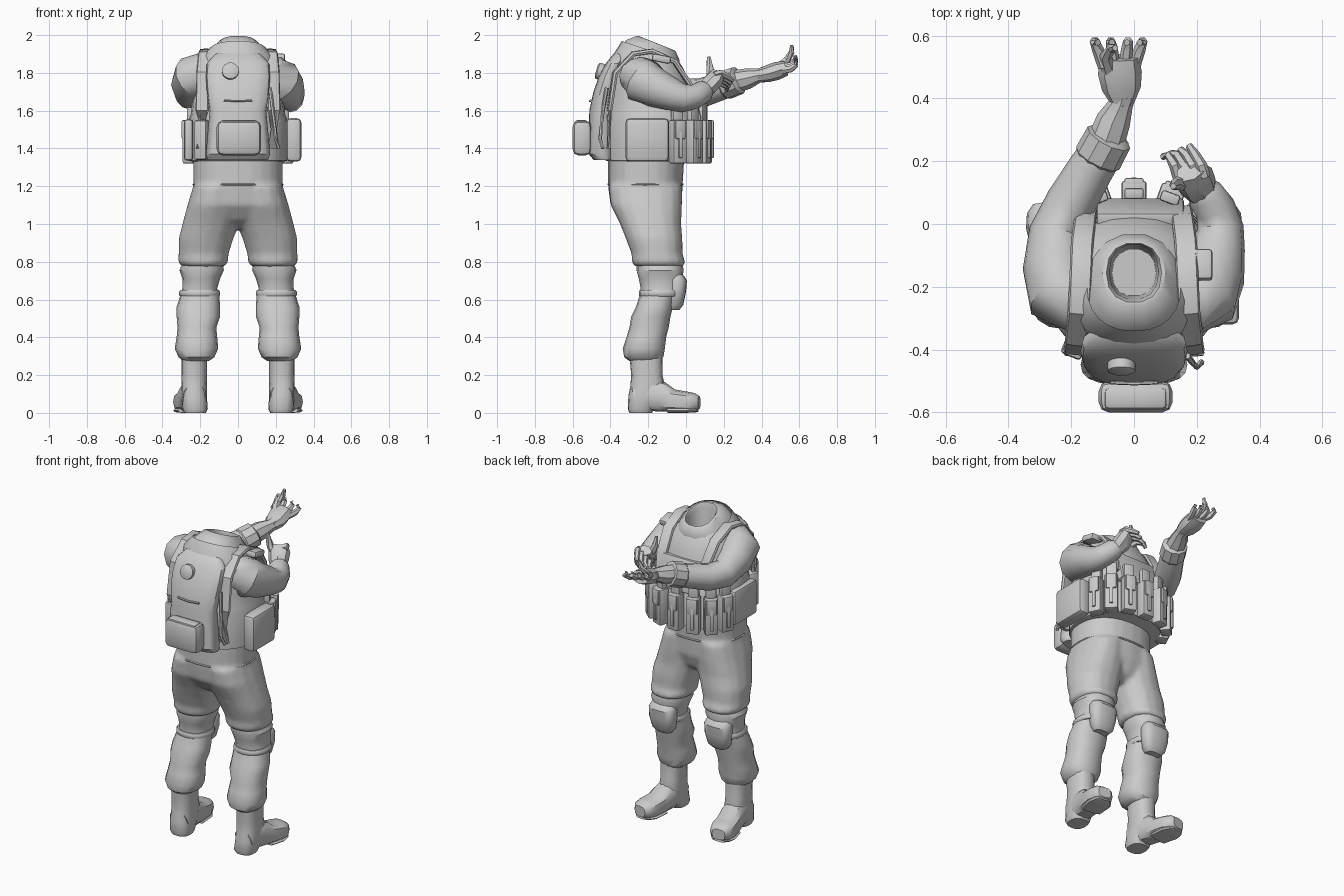
import bpy, bmesh, math
from mathutils import Vector, Matrix

grey = bpy.data.materials.new("plain grey")
grey.diffuse_color = (0.6, 0.6, 0.6, 1)


def finish(name, bm, angle=35):
    bmesh.ops.recalc_face_normals(bm, faces=bm.faces)
    me = bpy.data.meshes.new(name)
    bm.to_mesh(me)
    bm.free()
    me.materials.append(grey)
    ob = bpy.data.objects.new(name, me)
    bpy.context.collection.objects.link(ob)
    bpy.ops.object.select_all(action='DESELECT')
    ob.select_set(True)
    bpy.context.view_layer.objects.active = ob
    bpy.ops.object.shade_smooth_by_angle(angle=math.radians(angle))
    return ob


def spow(v, e):
    return math.copysign(abs(v) ** (2 / e), v)


def skin(name, loops, caps=(True, True), angle=35):
    bm = bmesh.new()
    vs = [[bm.verts.new(p) for p in lp] for lp in loops]
    n = len(vs[0])
    for a, b in zip(vs, vs[1:]):
        for i in range(n):
            bm.faces.new((a[i], a[(i + 1) % n], b[(i + 1) % n], b[i]))
    if caps[0]:
        bm.faces.new(vs[0])
    if caps[1]:
        bm.faces.new(vs[-1])
    return finish(name, bm, angle)


def loft(name, rings, n=16, e=2.3, caps=(True, True)):
    """Horizontal rings: (z, x0, x1, y0, y1[, forward tilt])."""
    loops = []
    for z, x0, x1, y0, y1, *t in rings:
        tilt = t[0] if t else 0
        lp = []
        for i in range(n):
            a = 2 * math.pi * i / n
            dy = (y1 - y0) / 2 * spow(math.sin(a), e)
            lp.append(((x0 + x1) / 2 + (x1 - x0) / 2 * spow(math.cos(a), e),
                       (y0 + y1) / 2 + dy, z - tilt * dy))
        loops.append(lp)
    return skin(name, loops, caps)


def tube(name, pts, n=10, e=2):
    """Rings across a path: (x, y, z, half width[, half height])."""
    P = [Vector(p[:3]) for p in pts]
    loops = []
    for i, p in enumerate(pts):
        t = (P[min(i + 1, len(P) - 1)] - P[max(i - 1, 0)]).normalized()
        side = t.cross(Vector((0, 0, 1)))
        side = side.normalized() if side.length > 0.05 else Vector((1, 0, 0))
        up = side.cross(t)
        w, h = p[3], p[-1]
        loops.append([P[i] + side * w * spow(math.cos(a), e) + up * h * spow(math.sin(a), e)
                      for a in (2 * math.pi * k / n for k in range(n))])
    return skin(name, loops)


def box(name, c, size, turn=0, tip=0, bevel=0.012):
    bm = bmesh.new()
    bmesh.ops.create_cube(bm, size=1, matrix=Matrix.Diagonal((*size, 1)))
    bmesh.ops.bevel(bm, geom=bm.edges[:], offset=bevel, segments=2, affect='EDGES', profile=0.5)
    bm.transform(Matrix.Translation(c) @ Matrix.Rotation(turn, 4, 'Z') @ Matrix.Rotation(tip, 4, 'X'))
    return finish(name, bm)


# --- legs, one per side
thighs = []
for s, side in ((1, "right"), (-1, "left")):
    def leg(name, rings, **k):
        return loft(side + name, [(z, s * a, s * b, c, d) for z, a, b, c, d in rings], **k)

    thighs.append(leg("_thigh", [(0.775, .07, .30, -.275, -.01), (0.80, .052, .318, -.288, -.002),
                                 (0.84, .05, .315, -.288, -.018), (0.92, .025, .315, -.318, -.018),
                                 (1.0, -.005, .295, -.35, -.025), (1.1, -.02, .268, -.40, -.02),
                                 (1.2, -.02, .238, -.41, -.02)]))
    leg("_knee_sleeve", [(0.62, .10, .305, -.24, -.035), (0.66, .11, .295, -.24, -.025),
                         (0.71, .095, .295, -.25, -.02), (0.755, .075, .31, -.262, -.012),
                         (0.79, .08, .295, -.26, -.02)])
    leg("_knee_band", [(0.615, .10, .305, -.245, -.035), (0.625, .095, .312, -.25, -.03),
                       (0.64, .095, .312, -.25, -.03), (0.65, .10, .305, -.245, -.035)])
    leg("_lower_trouser", [(0.275, .155, .29, -.30, -.14), (0.295, .125, .315, -.327, -.12),
                           (0.34, .105, .335, -.335, -.112), (0.40, .11, .325, -.315, -.105),
                           (0.45, .115, .32, -.30, -.092), (0.51, .095, .325, -.29, -.082),
                           (0.56, .095, .325, -.265, -.07), (0.64, .10, .30, -.24, -.05)])
    # domed knee pad
    leg("_knee_pad", [(0.545, .15, .245, -.10, -.035), (0.57, .125, .27, -.10, -.015),
                      (0.64, .11, .285, -.10, 0), (0.70, .11, .285, -.10, .005),
                      (0.725, .12, .275, -.10, -.01), (0.74, .14, .255, -.10, -.03)], e=2.8)
    # boot: shaft down to the heel, then the foot
    leg("_boot_shaft", [(0, .17, .285, -.30, -.18), (0.02, .16, .295, -.308, -.17),
                        (0.09, .165, .30, -.305, -.12), (0.14, .165, .30, -.295, -.11),
                        (0.2, .165, .298, -.29, -.125), (0.31, .165, .298, -.30, -.125)], e=2.6)
    tube(side + "_boot_foot", [(s * .23, -.27, .075, .062, .07), (s * .235, -.19, .095, .068, .085),
                               (s * .243, -.13, .085, .070, .08), (s * .255, -.07, .065, .074, .06),
                               (s * .268, 0, .058, .077, .055), (s * .276, .045, .055, .066, .05),
                               (s * .28, .07, .055, .042, .034)], n=12, e=2.8)
    tube(side + "_boot_sole", [(s * .252, -.09, .013, .068, .013), (s * .268, 0, .013, .077, .013),
                               (s * .278, .045, .015, .058, .013), (s * .28, .062, .018, .035, .012)], e=3)

# --- hips, fused with the thighs into one pair of trousers
hips = loft("trousers", [(0.98, -.05, .05, -.27, -.09), (1.02, -.15, .15, -.34, -.05),
                         (1.1, -.255, .255, -.40, -.022), (1.2, -.238, .238, -.413, -.018),
                         (1.36, -.237, .237, -.413, -.008)], n=24)
bpy.ops.object.select_all(action='DESELECT')
for ob in thighs + [hips]:
    ob.select_set(True)
bpy.context.view_layer.objects.active = hips
bpy.ops.object.join()
rm = hips.modifiers.new("fuse", 'REMESH')
rm.mode, rm.voxel_size, rm.use_smooth_shade = 'VOXEL', 0.014, True
sm = hips.modifiers.new("soften", 'SMOOTH')
sm.iterations = 5
loft("waistband_seam", [(1.205, -.238, .238, -.413, -.016), (1.21, -.242, .242, -.417, -.012),
                        (1.215, -.238, .238, -.413, -.016)], n=24)

# --- vest, tilted collar and inside of the neck hole
loft("vest_body", [(1.33, -.24, .24, -.40, .05), (1.335, -.26, .26, -.425, .075),
                   (1.55, -.262, .262, -.43, .07), (1.58, -.25, .25, -.425, .055),
                   (1.7, -.235, .235, -.415, .035, .05), (1.8, -.22, .22, -.40, .01, .12),
                   (1.87, -.20, .20, -.38, -.02, .2), (1.92, -.15, .15, -.34, -.045, .33)],
     n=24, caps=(True, False))
loft("collar", [(1.89, -.155, .155, -.345, -.035, .33), (1.92, -.135, .135, -.32, -.03, .38),
                (1.955, -.10, .10, -.262, -.052, .4), (1.957, -.088, .088, -.25, -.06, .4),
                (1.93, -.078, .078, -.24, -.065, .4), (1.40, -.07, .07, -.23, -.08)],
     n=14, caps=(False, True))
for s, side in ((1, "right"), (-1, "left")):
    tube(side + "_shoulder_strap", [(s * .15, .045, 1.60, .035, .012), (s * .155, .02, 1.74, .035, .014),
                                    (s * .165, -.06, 1.86, .036, .014), (s * .17, -.18, 1.915, .036, .014),
                                    (s * .175, -.28, 1.90, .036, .014), (s * .185, -.375, 1.80, .035, .014),
                                    (s * .19, -.405, 1.60, .035, .012), (s * .19, -.41, 1.4, .035, .012)],
         n=8, e=4)
box("shoulder_pad", (.21, -.13, 1.875), (.08, .10, .04), tip=-.2)
box("chest_plate", (.02, .03, 1.64), (.28, .06, .20), tip=.25)

# --- back pack with cap and lower pouch
loft("back_pack", [(1.34, -.16, .16, -.49, -.38), (1.37, -.17, .17, -.515, -.38),
                   (1.6, -.15, .15, -.512, -.38), (1.7, -.165, .165, -.49, -.37),
                   (1.78, -.17, .17, -.462, -.35), (1.85, -.165, .165, -.425, -.33),
                   (1.90, -.12, .12, -.385, -.30), (1.92, -.07, .07, -.35, -.28)], n=20, e=2.6)
tube("pack_cap", [(-.04, -.43, 1.80, .045), (-.04, -.468, 1.812, .045), (-.04, -.475, 1.814, .03)], n=14)
tube("pack_seam", [(-.075, -.505, 1.655, .006), (0, -.508, 1.65, .006), (.075, -.505, 1.655, .006)], n=6)
box("back_pouch", (.005, -.55, 1.455), (.235, .10, .185), bevel=.032)
box("back_pouch_flap", (.005, -.555, 1.53), (.20, .07, .04), bevel=.015)
box("radio_pouch", (-.19, -.39, 1.445), (.07, .07, .21), turn=-.4)
tube("radio_stub", [(-.20, -.40, 1.54, .012), (-.20, -.40, 1.58, .012)], n=8)
tube("back_hook", [(.17, -.42, 1.72, .01), (.185, -.44, 1.6, .01), (.2, -.455, 1.45, .01),
                   (.215, -.44, 1.40, .01)], n=6)

# --- side pouches
box("right_side_pouch", (.295, -.205, 1.445), (.08, .23, .23), bevel=.022)
box("left_side_pouch", (-.262, -.205, 1.445), (.05, .23, .22), bevel=.018)

# --- magazine pouches wrapped round the front of the vest
for deg in (-64, -42, -20, 0, 20, 42, 64):
    a = math.radians(deg)
    out = Vector((math.sin(a), math.cos(a), 0))
    p = Vector((.262 * spow(out.x, 2.4), -.175 + .25 * spow(out.y, 2.4), 0))
    up = Vector((0, 0, 1))
    far = .03 if abs(deg) < 50 else .012
    box("magazine_pouch", p + out * far + up * 1.435, (.08, .065, .23), turn=-a, bevel=.01)
    box("magazine_flap", p + out * (far + .022) + up * 1.50, (.062, .04, .10), turn=-a, bevel=.008)
    box("magazine_strap", p + out * (far + .028) + up * 1.42, (.022, .03, .14), turn=-a, bevel=.005)
    box("magazine_top", p + out * (far - .008) + up * 1.575, (.062, .035, .13), turn=-a, bevel=.008)

# --- sleeves
tube("right_sleeve", [(.13, -.24, 1.80, .09), (.18, -.245, 1.785, .11), (.22, -.225, 1.755, .122),
                      (.25, -.16, 1.72, .105), (.268, -.07, 1.685, .086), (.275, -.01, 1.665, .074),
                      (.258, .05, 1.675, .065), (.225, .095, 1.705, .06), (.21, .11, 1.715, .045)], n=12)
tube("left_sleeve", [(-.13, -.24, 1.81, .09), (-.18, -.24, 1.80, .108), (-.225, -.22, 1.78, .122),
                     (-.252, -.13, 1.735, .103), (-.25, -.03, 1.69, .085), (-.20, .07, 1.69, .08),
                     (-.135, .18, 1.725, .073), (-.095, .24, 1.745, .068)], n=12)
tube("left_cuff", [(-.125, .19, 1.73, .06), (-.115, .21, 1.735, .078), (-.08, .275, 1.76, .076),
                   (-.076, .285, 1.765, .05)], n=10)
tube("left_forearm", [(-.09, .26, 1.755, .06), (-.065, .33, 1.77, .055), (-.04, .385, 1.785, .038),
                      (-.035, .41, 1.79, .042)], n=8)

# --- gloved hands: palm plus jointed fingers
tube("left_palm", [(-.035, .38, 1.785, .035), (-.04, .43, 1.795, .062, .045),
                   (-.045, .48, 1.81, .07, .048), (-.045, .53, 1.825, .062, .04)], n=8)
for k, (dx, dz) in enumerate(((-.05, .02), (-.018, .01), (.016, 0), (.045, -.01))):
    x = -.045 + dx
    tube("left_finger_%d" % k, [(x, .50, 1.82 + dz, .02), (x + dx * .4, .555, 1.83 + dz, .019),
                                (x + dx * .6, .582, 1.85 + dz, .016), (x + dx * .4, .578, 1.87 + dz, .011)], n=6)
tube("left_thumb", [(-.08, .49, 1.83, .024), (-.09, .535, 1.87, .02), (-.07, .56, 1.91, .016),
                    (-.06, .56, 1.945, .01)], n=6)
tube("right_palm", [(.22, .09, 1.70, .045), (.205, .12, 1.73, .06, .05),
                    (.19, .15, 1.765, .064, .046), (.18, .17, 1.80, .05, .035)], n=8)
for k in range(4):
    x, z = .225 - .028 * k, 1.79 - .018 * k
    tube("right_finger_%d" % k, [(x, .15, z, .019), (x - .01, .185, z + .01, .019),
                                 (x - .03, .22, z - .01, .016), (x - .05, .25 - .012 * k, z - .03, .011)], n=6)
tube("right_thumb", [(.16, .13, 1.77, .024), (.14, .13, 1.80, .022), (.13, .125, 1.84, .018),
                     (.125, .12, 1.885, .01)], n=6)
